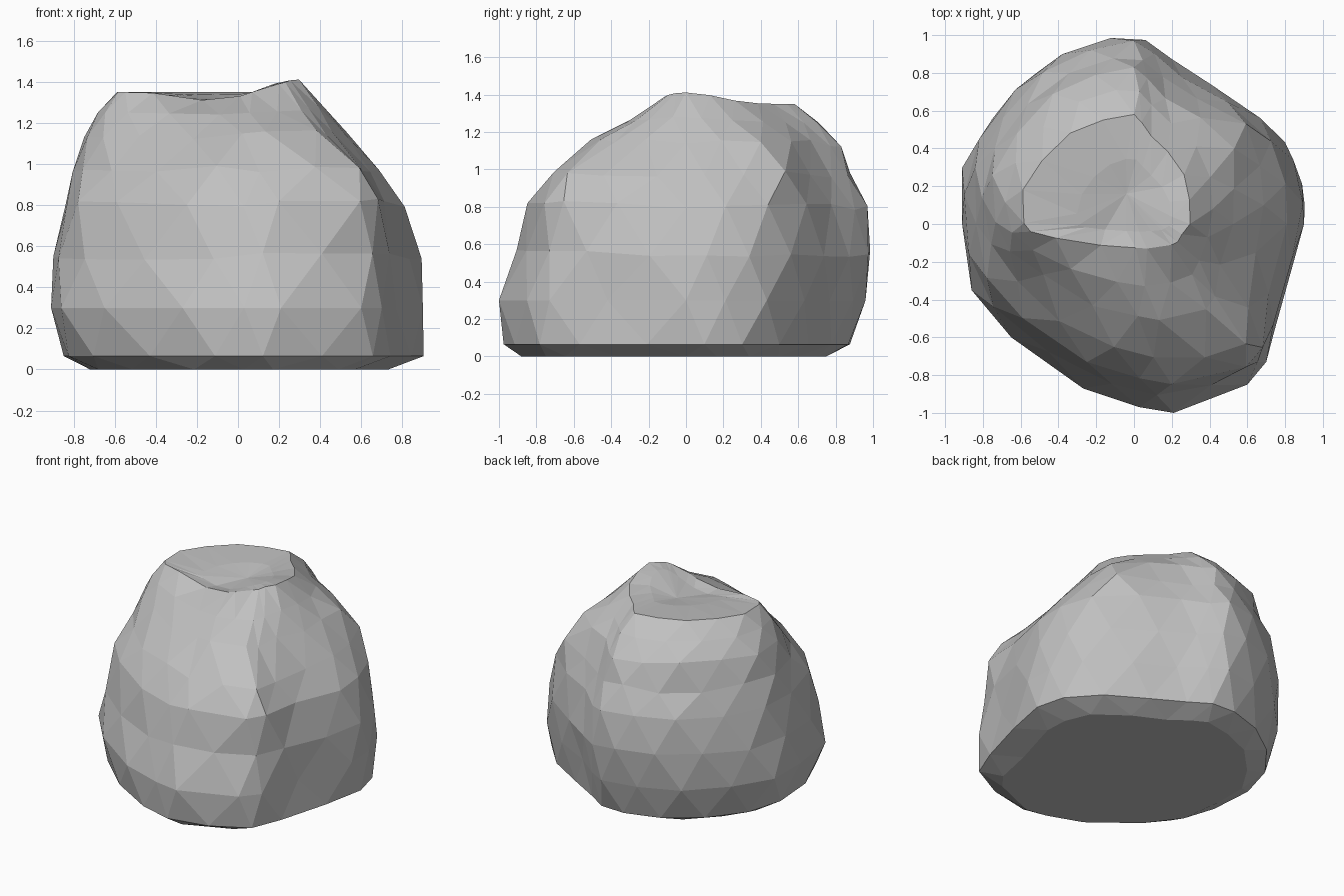
import bpy
import bmesh
import math
import random
from mathutils import Vector

random.seed(4)

default_cube = bpy.data.objects.get("Cube")
if default_cube:
    bpy.data.objects.remove(default_cube, do_unlink=True)

# Plan outline of the boulder, counter-clockwise
OUTLINE = [Vector(p) for p in (
    (.9, 0), (.89, .22), (.8, .45), (.54, .66), (.28, .8),
    (.12, .93), (0, 1), (-.25, .95), (-.52, .83), (-.75, .58),
    (-.91, .31), (-.91, 0), (-.86, -.35), (-.65, -.6), (-.27, -.87),
    (.03, -.97), (.21, -1), (.6, -.85), (.7, -.73), (.77, -.42))]
COUNT = len(OUTLINE)
HALF_WIDTH = .91

# Height, then reach to the right, back, left and front
LEVELS = [
    (0, .74, .75, .72, .88),
    (.065, .91, .89, .84, .98),
    (.3, .91, .96, .91, 1),
    (.55, .9, 1, .89, .91),
    (.8, .82, .97, .84, .84),
    (.97, .69, .89, .8, .7),
    (1.14, .53, .83, .75, .5),
    (1.25, .42, .72, .68, .33),
    (1.35, .3, .58, .59, .13),
    (1.34, .2, .35, .3, .04),
]


def bump(centre, radius, push):
    return Vector(centre), radius, Vector(push)


BUMPS = [
    bump((.25, .01, 1.35), .22, (0, 0, .065)),            # summit
    bump((.47, -.58, .95), .27, (.1, -.08, .03)),         # front corner ledge
    bump((.54, -.4, 1.08), .14, (-.03, .02, -.05)),       # scoop behind the ledge
    bump((-.64, -.28, 1.08), .26, (.07, .04, 0)),         # front left slope
    bump((.46, .46, 1.04), .2, (.1, .04, .02)),           # back right crest
    bump((-.1, -.06, 1.33), .2, (0, 0, -.05)),            # gully in the top
]


def sculpt(point):
    """Push the surface out or in around each local feature."""
    offset = Vector()
    for centre, radius, push in BUMPS:
        distance = (point - centre).length / radius
        offset += push * math.exp(-distance ** 2)
    return point + offset


def ring_points(row, level):
    """Fit the outline to one level; odd rows are staggered by half a step."""
    height, right, back, left, front = level
    points = []
    for i, corner in enumerate(OUTLINE):
        flat = corner
        if row % 2:
            flat = (corner + OUTLINE[(i + 1) % COUNT]) * .505
        x = flat.x / HALF_WIDTH * (right if flat.x > 0 else left)
        y = flat.y * (back if flat.y > 0 else front)
        point = sculpt(Vector((x, y, height)))
        if row > 2:
            point.z += random.uniform(-.02, .02) * (height < 1.2)
        points.append(point)
    return points


def make_material(name, colour):
    material = bpy.data.materials.new(name)
    material.use_nodes = True
    material.diffuse_color = colour
    material.node_tree.nodes["Principled BSDF"].inputs["Base Color"].default_value = colour
    return material


# Stack the rings and join them with alternating triangles
bm = bmesh.new()
rings = [[bm.verts.new(p) for p in ring_points(row, level)]
         for row, level in enumerate(LEVELS)]
for row in range(len(rings) - 1):
    low, high = rings[row], rings[row + 1]
    for i in range(COUNT):
        j = (i + 1) % COUNT
        if row % 2:
            bm.faces.new((low[i], high[j], high[i]))
            bm.faces.new((low[i], low[j], high[j]))
        else:
            bm.faces.new((low[i], low[j], high[i]))
            bm.faces.new((high[i], low[j], high[j]))

# Flat underside and the shallow hollow on top
bm.faces.new(list(reversed(rings[0])))
hollow = bm.verts.new((-.04, .16, 1.31))
for i in range(COUNT):
    bm.faces.new((rings[-1][i], rings[-1][(i + 1) % COUNT], hollow))
bmesh.ops.recalc_face_normals(bm, faces=bm.faces[:])

mesh = bpy.data.meshes.new("boulder")
bm.to_mesh(mesh)
bm.free()
mesh.materials.append(make_material("stone grey", (.53, .53, .53, 1)))
boulder = bpy.data.objects.new("boulder", mesh)
bpy.context.collection.objects.link(boulder)
